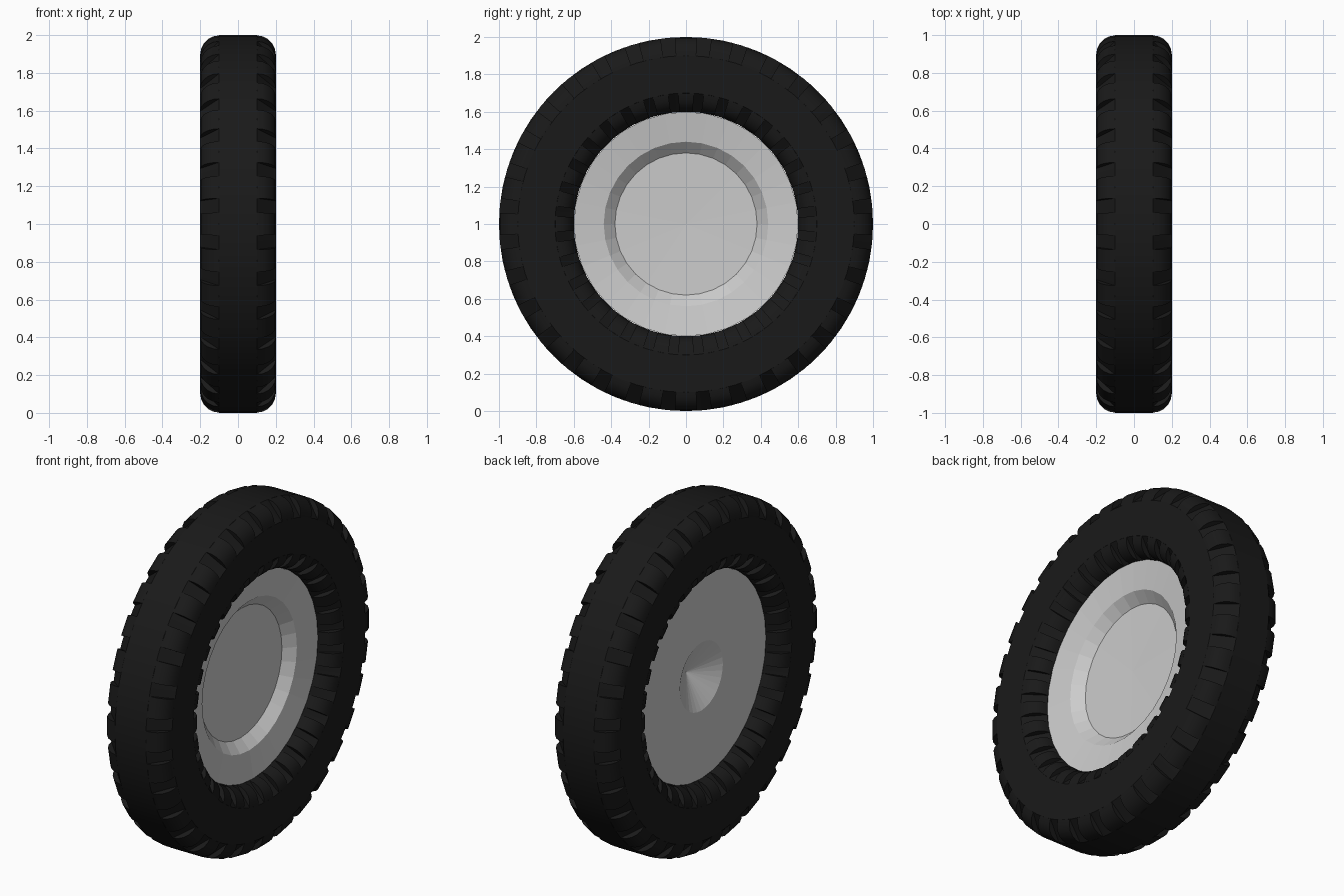
import bpy, bmesh
from math import sin, cos, pi, radians

if "Cube" in bpy.data.objects:
    bpy.data.objects.remove(bpy.data.objects["Cube"])

AXLE_Z = 1.0
BLOCKS = 32
BLOCK_HALF = 0.06        # half-angle of one tread block (radians)

rubber = bpy.data.materials.new("black_rubber")
rubber.diffuse_color = (0.01, 0.01, 0.01, 1)
rubber.use_nodes = True
rubber.node_tree.nodes["Principled BSDF"].inputs["Base Color"].default_value = rubber.diffuse_color


def point(x, r, a):
    return (x, r * sin(a), AXLE_Z + r * cos(a))


def lathe(bm, profile, steps, closed):
    """Spin an (x, radius) profile round the axle; radius 0 becomes a pole."""
    rings = []
    for x, r in profile:
        if r == 0:
            rings.append([bm.verts.new(point(x, 0, 0))] * steps)
        else:
            rings.append([bm.verts.new(point(x, r, 2 * pi * i / steps)) for i in range(steps)])
    pairs = list(zip(rings, rings[1:]))
    if closed:
        pairs.append((rings[-1], rings[0]))
    for p, q in pairs:
        for i in range(steps):
            j = (i + 1) % steps
            bm.faces.new(list(dict.fromkeys((p[i], p[j], q[j], q[i]))))


def finish(bm, name, material=None, smooth=False):
    bmesh.ops.recalc_face_normals(bm, faces=bm.faces[:])
    mesh = bpy.data.meshes.new(name)
    bm.to_mesh(mesh)
    bm.free()
    obj = bpy.data.objects.new(name, mesh)
    bpy.context.collection.objects.link(obj)
    if material:
        mesh.materials.append(material)
    if smooth:
        bpy.ops.object.select_all(action='DESELECT')
        obj.select_set(True)
        bpy.context.view_layer.objects.active = obj
        bpy.ops.object.shade_smooth_by_angle(angle=radians(25))
    return obj


# Tyre carcass: ring with chamfered corners
bm = bmesh.new()
lathe(bm, [(-0.1, 1), (0.1, 1), (0.2, 0.9), (0.2, 0.7),
           (0.1, 0.6), (-0.1, 0.6), (-0.2, 0.7), (-0.2, 0.9)], 64, True)
finish(bm, "tyre", rubber, True)


# Rounded blocks that fill out the chamfers on all four corners
def tread_blocks(name, centre_r, direction):
    bm = bmesh.new()
    for side in (-1, 1):
        arc = [(side * (0.1 + 0.1 * sin(t)), centre_r + direction * 0.1 * cos(t))
               for t in (pi / 2 * k / 5 for k in range(6))]
        for n in range(BLOCKS):
            a = 2 * pi * n / BLOCKS
            ends = [[bm.verts.new(point(x, r, a + s * BLOCK_HALF)) for x, r in arc]
                    for s in (-1, 1)]
            for k in range(5):
                bm.faces.new((ends[0][k], ends[0][k + 1], ends[1][k + 1], ends[1][k]))
            for end in ends:
                bm.faces.new(end)
            bm.faces.new((ends[0][0], ends[0][-1], ends[1][-1], ends[1][0]))
    finish(bm, name, rubber, True)


tread_blocks("shoulder_tread_blocks", 0.9, 1)
tread_blocks("inner_bead_blocks", 0.7, -1)

# Wheel disc: stepped dish on the right, small conical dent on the left
bm = bmesh.new()
lathe(bm, [(0.01, 0), (0.02, 0.38), (0.075, 0.44), (0.1, 0.6),
           (-0.1, 0.6), (-0.1, 0.2), (0.0, 0)], 32, False)
finish(bm, "wheel_disc")
